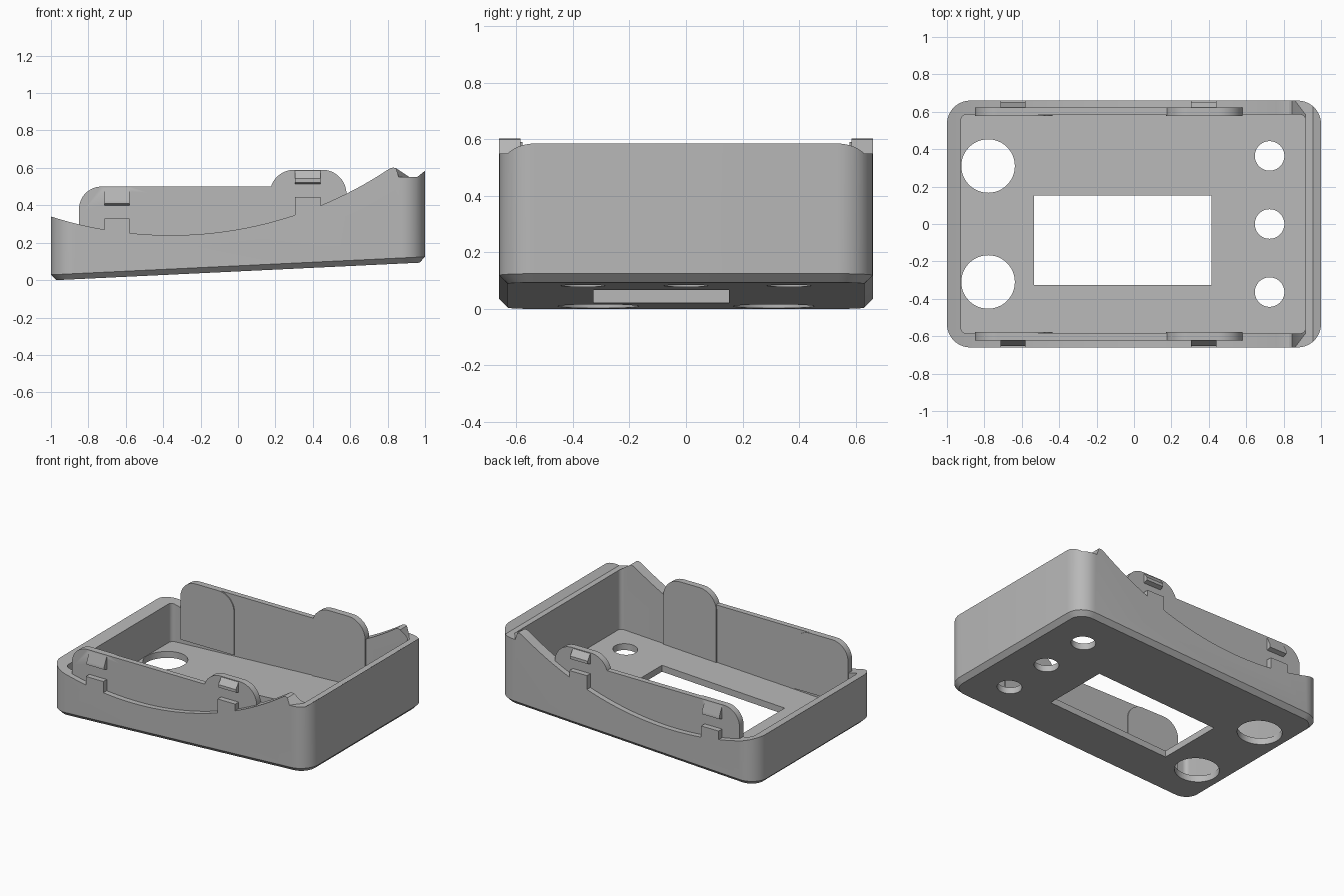
import bpy, bmesh, math

cube = bpy.data.objects.get("Cube")
if cube:
    bpy.data.objects.remove(cube, do_unlink=True)

grey = bpy.data.materials.new("plain grey")
grey.use_nodes = True
grey.diffuse_color = (0.48, 0.48, 0.48, 1)
grey.node_tree.nodes["Principled BSDF"].inputs["Base Color"].default_value = grey.diffuse_color


def loft(name, rings):
    """Closed solid through rings with equal point counts."""
    bm = bmesh.new()
    loops = [[bm.verts.new(p) for p in ring] for ring in rings]
    n = len(loops[0])
    for a, b in zip(loops, loops[1:]):
        for i in range(n):
            j = (i + 1) % n
            bm.faces.new((a[i], a[j], b[j], b[i]))
    bm.faces.new(loops[0])
    bm.faces.new(loops[-1])
    bmesh.ops.recalc_face_normals(bm, faces=bm.faces)
    mesh = bpy.data.meshes.new(name)
    bm.to_mesh(mesh)
    bm.free()
    obj = bpy.data.objects.new(name, mesh)
    bpy.context.collection.objects.link(obj)
    mesh.materials.append(grey)
    return obj


def across(name, outline, y0, y1):
    """Extrude an x-z outline along y."""
    return loft(name, [[(x, y, z) for x, z in outline] for y in (y0, y1)])


def combine(target, tool, operation):
    mod = target.modifiers.new(tool.name, "BOOLEAN")
    mod.operation, mod.object, mod.solver = operation, tool, "EXACT"
    bpy.context.view_layer.objects.active = target
    bpy.ops.object.modifier_apply(modifier=mod.name)
    bpy.data.objects.remove(tool, do_unlink=True)


def tilt(x):
    """Height of the sloping underside."""
    return (x + 0.97) * 0.048


def rounded(x0, x1, y, r, steps=10):
    """Rounded rectangle in plan."""
    pts = []
    for k, (cx, cy) in enumerate([(x1 - r, y - r), (x0 + r, y - r), (x0 + r, r - y), (x1 - r, r - y)]):
        for i in range(steps + 1):
            a = math.pi / 2 * (k + i / steps)
            pts.append((cx + r * math.cos(a), cy + r * math.sin(a)))
    return pts


def layer(plan, rise):
    return [(x, y, tilt(x) + rise) for x, y in plan]


def tombstone(x0, x1, top, r0, r1, steps=12):
    """Upright plate outline with rounded upper corners."""
    pts = [(x0, 0.08), (x1, 0.08)]
    for cx, r, start in ((x1 - r1, r1, 0), (x0 + r0, r0, 1)):
        for i in range(steps + 1 if r else 1):
            a = math.pi / 2 * (start + i / steps)
            pts.append((cx + r * math.cos(a), top - r + r * math.sin(a)))
    return pts


# Outer shell with chamfered, sloping underside
outer = rounded(-1, 1, 0.66, 0.125)
shell = loft("housing", [layer(rounded(-0.97, 0.97, 0.63, 0.095), 0),
                         layer(outer, 0.03),
                         [(x, y, 0.8) for x, y in outer]])

# Hollow interior
inner = rounded(-0.925, 0.917, 0.585, 0.03, 5)
combine(shell, loft("cavity", [layer(inner, 0.045), [(x, y, 0.9) for x, y in inner]]), "DIFFERENCE")

# Swept rim: one long arc, raised corner horns, end lip
def rim(y, foot):
    pts = [(-1.1, 1.2)]
    for i in range(41):
        x = -1.1 + 1.91 * i / 40
        pts.append((x, 2.34 - math.sqrt(2.1 ** 2 - (x + 0.36) ** 2)))
    pts += [(0.83, 0.602), (0.845, 0.598), (foot, 0.55), (0.957, 0.55), (1.1, 0.665), (1.1, 1.2)]
    return [(x, y, z) for x, z in pts]

sections = [(-0.7, 0.86), (-0.66, 0.86), (-0.585, 0.917), (0.585, 0.917), (0.66, 0.86), (0.7, 0.86)]
combine(shell, loft("rim_cutter", [rim(*s) for s in sections]), "DIFFERENCE")

# Floor openings: display window and round holes
window = [(-0.535, -0.327), (0.415, -0.327), (0.415, 0.152), (-0.535, 0.152)]
openings = [window]
for cx, cy, r in [(-0.78, 0.31, 0.143), (-0.78, -0.31, 0.143),
                  (0.725, 0.364, 0.079), (0.725, 0, 0.079), (0.725, -0.364, 0.079)]:
    openings.append([(cx + r * math.cos(math.tau * i / 48), cy + r * math.sin(math.tau * i / 48))
                     for i in range(48)])
for plan in openings:
    combine(shell, loft("opening", [[(x, y, z) for x, y in plan] for z in (-0.1, 0.2)]), "DIFFERENCE")

# Both long sides: raised panel, two clip pads, hooks and tabs
for s in (-1, 1):
    combine(shell, across("side_panel", tombstone(-0.85, 0.3, 0.5, 0.12, 0), s * 0.584, s * 0.622), "UNION")
    for x0, x1, top, r in ((-0.85, -0.435, 0.5, 0.12), (0.17, 0.58, 0.59, 0.13)):
        combine(shell, across("clip_pad", tombstone(x0, x1, top, r, r), s * 0.577, s * 0.622), "UNION")
    for x0, x1, low, high, tab in ((-0.715, -0.58, 0.4, 0.49, 0.33), (0.305, 0.44, 0.513, 0.585, 0.445)):
        wedge = [(0.61, low), (0.622, low), (0.652, low + 0.01), (0.652, low + 0.03), (0.622, high), (0.61, high)]
        combine(shell, loft("hook", [[(x, s * y, z) for y, z in wedge] for x in (x0, x1)]), "UNION")
        outline = [(x0, 0.2), (x1, 0.2), (x1, tab), (x0, tab)]
        combine(shell, across("tab", outline, s * 0.61, s * 0.66), "UNION")

bpy.ops.object.select_all(action="DESELECT")
shell.select_set(True)
bpy.context.view_layer.objects.active = shell
bpy.ops.object.shade_smooth_by_angle(angle=math.radians(30))
